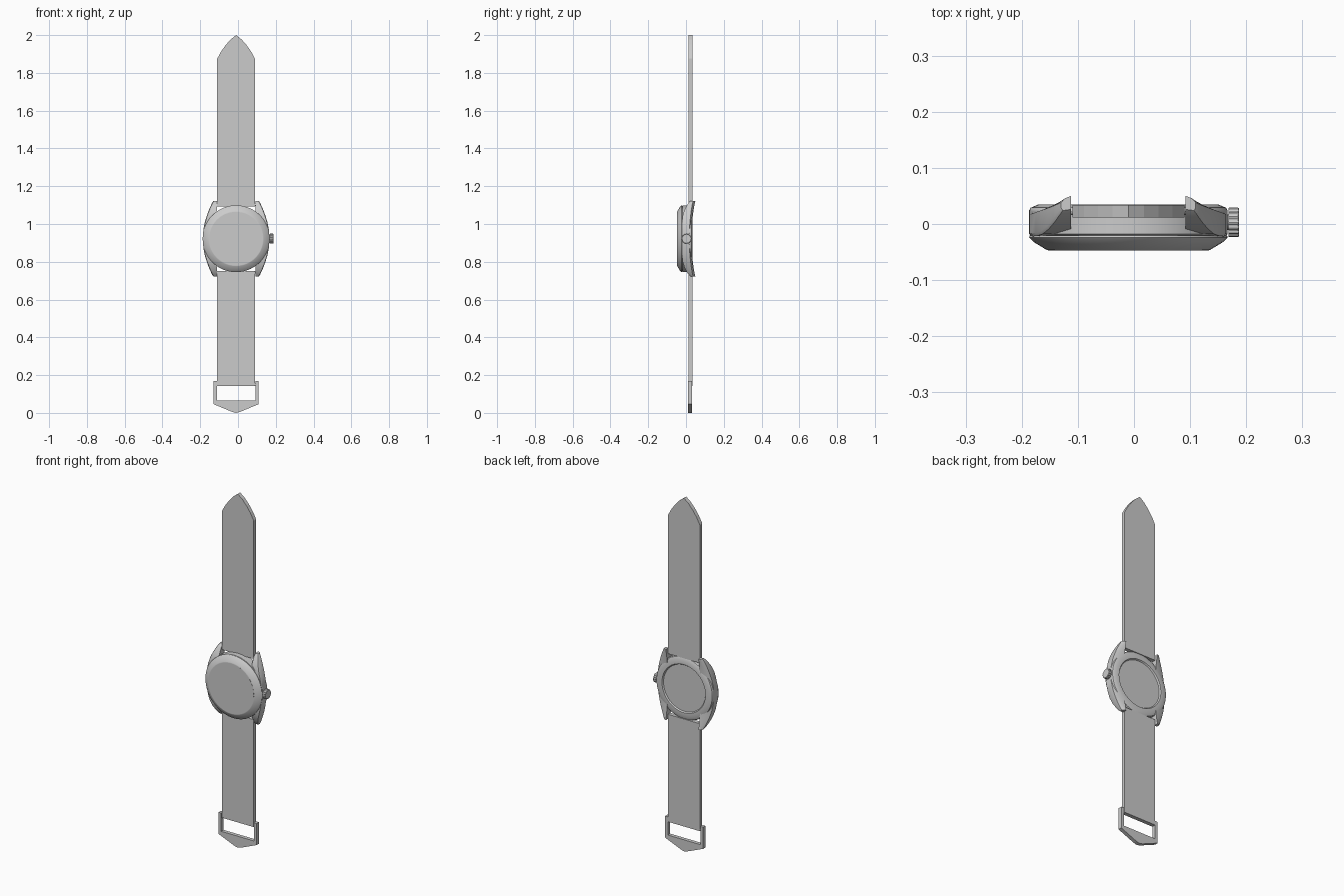
import bpy, bmesh, math

if "Cube" in bpy.data.objects:
    bpy.data.objects.remove(bpy.data.objects["Cube"])

CX, CZ = -0.01, 0.922   # centre of the watch head


def finish(name, bm, loc=(0, 0, 0), smooth=None):
    bmesh.ops.recalc_face_normals(bm, faces=bm.faces[:])
    me = bpy.data.meshes.new(name)
    bm.to_mesh(me)
    bm.free()
    ob = bpy.data.objects.new(name, me)
    bpy.context.collection.objects.link(ob)
    ob.location = loc
    if smooth:
        bpy.ops.object.select_all(action='DESELECT')
        ob.select_set(True)
        bpy.context.view_layer.objects.active = ob
        bpy.ops.object.shade_smooth_by_angle(angle=math.radians(smooth))
    return ob


def loft(name, rings, loc=(0, 0, 0), smooth=None):
    """Skin closed rings of equal point count and cap both ends."""
    bm = bmesh.new()
    vs = [[bm.verts.new(p) for p in r] for r in rings]
    n = len(vs[0])
    for a, b in zip(vs, vs[1:]):
        for i in range(n):
            j = (i + 1) % n
            bm.faces.new((a[i], a[j], b[j], b[i]))
    bm.faces.new(vs[0])
    bm.faces.new(vs[-1])
    return finish(name, bm, loc, smooth)


def lathe(name, profile, loc, n=72):
    """Turn (radius, y) points around the y axis."""
    rings = [[(r * math.cos(2 * math.pi * i / n), y, r * math.sin(2 * math.pi * i / n))
              for i in range(n)] for r, y in profile]
    return loft(name, rings, loc, 25)


def plate(name, outline, y0, y1):
    """Extrude an x-z outline (x relative to the watch centre) between two depths."""
    return loft(name, [[(x, y, z) for x, z in outline] for y in (y0, y1)], (CX, 0, 0))


def mirrored(half):
    """Right-hand half outline -> full outline."""
    return half + [(-x, z) for x, z in reversed(half) if abs(x) > 1e-6]


# round case with a recessed back
lathe("case", [(0.172, -0.021), (0.177, -0.018), (0.177, 0.024), (0.174, 0.029),
               (0.160, 0.035), (0.136, 0.035), (0.131, 0.028)], (CX, 0, CZ))

# sloping bezel and flat glass
lathe("bezel", [(0.176, -0.0205), (0.177, -0.024), (0.169, -0.032), (0.146, -0.046),
                (0.143, -0.047)], (CX, 0, CZ))
lathe("glass", [(0.142, -0.04), (0.142, -0.0475)], (CX, 0, CZ))

# curved side pieces ending in lugs: dz, outer x, front y, back y
half = [(0.0, 0.177, -0.022, 0.028), (0.05, 0.173, -0.022, 0.030),
        (0.09, 0.165, -0.021, 0.033), (0.12, 0.156, -0.018, 0.036),
        (0.15, 0.145, -0.009, 0.040), (0.175, 0.134, 0.004, 0.044),
        (0.19, 0.127, 0.014, 0.047), (0.20, 0.120, 0.024, 0.050)]
stations = [(-d, o, f, b) for d, o, f, b in reversed(half[1:])] + half
rings = []
for d, o, f, b in stations:
    inner = max(0.102, math.sqrt(max(0.0, 0.142 ** 2 - d * d)))
    mid = inner + (o - inner) * 0.6
    rings.append([(inner, f + 0.002, d), (o - 0.003, f, d), (o, f + 0.005, d),
                  (o, b - 0.012, d), (mid, b - 0.004, d), (inner, b, d)])
lugs = loft("lugs", rings, (CX, 0, CZ), 30)
lugs.modifiers.new("mirror", 'MIRROR').use_axis = (True, False, False)

# crown with fluted rim, plus its stem
N = 64
crown = []
for x, s in ((0.168, 0.95), (0.170, 1), (0.185, 1), (0.187, 0.94)):
    ring = []
    for i in range(N):
        a = 2 * math.pi * i / N
        r = s * (0.0265 if i % 4 < 2 else 0.0245)
        ring.append((x, r * math.cos(a), r * math.sin(a)))
    crown.append(ring)
loft("crown", crown, (0, 0.003, CZ))
stem = [[(x, 0.014 * math.cos(a * math.pi / 12), 0.014 * math.sin(a * math.pi / 12))
         for a in range(24)] for x in (0.15, 0.17)]
loft("crown_stem", stem, (0, 0.003, CZ), 30)

# upper strap with pointed tip, lower strap with straight ends
W = 0.10
plate("upper_strap", mirrored([(W, 1.093), (W, 1.875), (0.079, 1.914), (0.054, 1.949),
                               (0.028, 1.978), (0.0, 2.0)]), 0.012, 0.034)
plate("lower_strap", mirrored([(W, 0.142), (W, 0.75)]), 0.012, 0.034)

# spring bars between the lugs and in the buckle
for name, z in (("upper_bar", 1.103), ("lower_bar", 0.741), ("buckle_bar", 0.152)):
    r = 0.007
    bar = [[(x, r * math.cos(a * math.pi / 6), r * math.sin(a * math.pi / 6))
            for a in range(12)] for x in (-0.112, 0.112)]
    loft(name, bar, (CX, 0.023, z if name != "upper_bar" else 1.102), 40)

# open buckle frame with a blunt point
plate("buckle", mirrored([(0.0, 0.065), (0.102, 0.065), (0.102, 0.168), (0.119, 0.168),
                          (0.119, 0.046), (0.02, 0.005), (0.0, 0.0)]), 0.010, 0.031)
